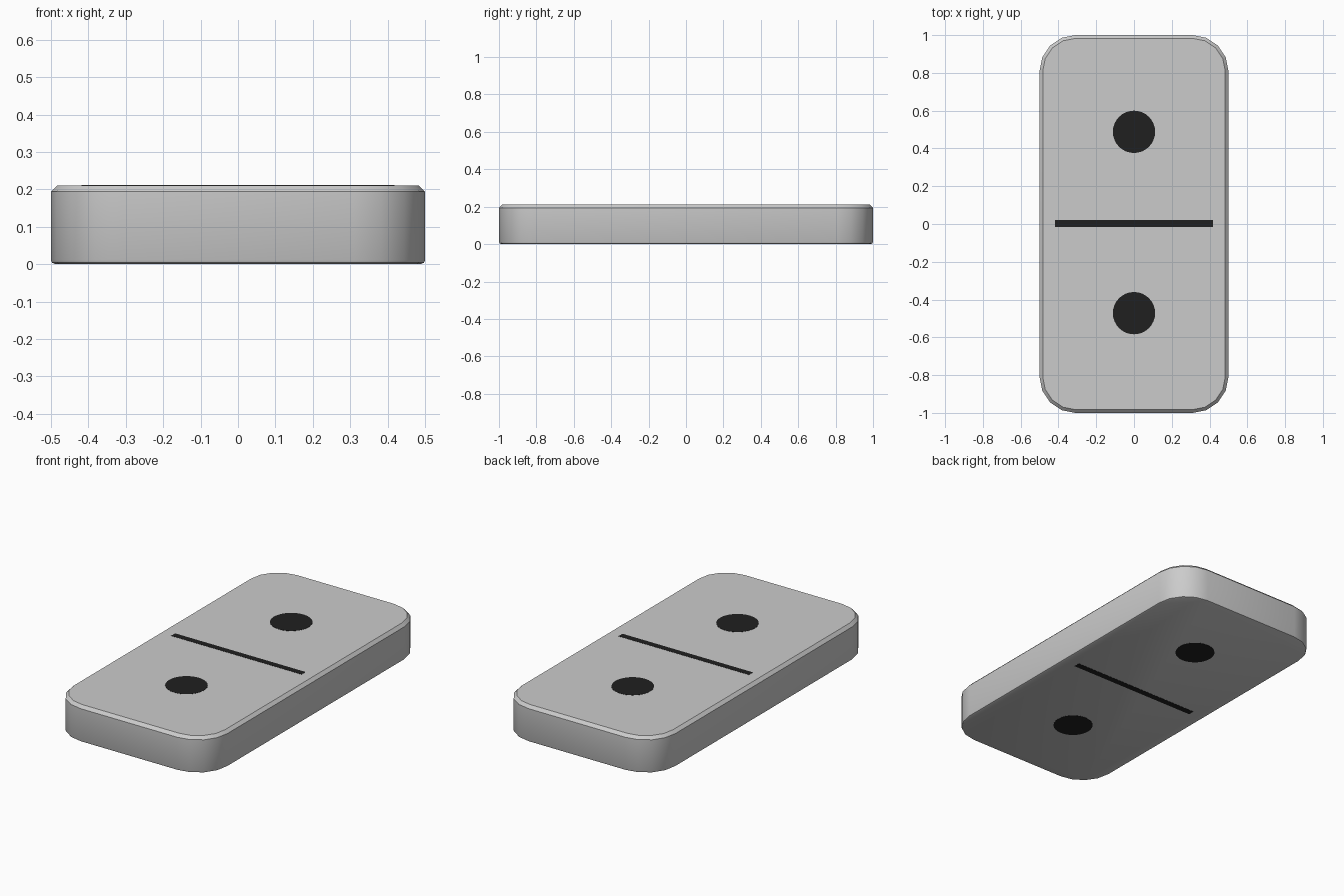
import bpy, bmesh
from math import sin, cos, pi, radians

if "Cube" in bpy.data.objects:
    bpy.data.objects.remove(bpy.data.objects["Cube"])


def rounded_outline(hx, hy, r, steps):
    """Counter-clockwise rectangle outline with round corners."""
    pts = []
    for q, (sx, sy) in enumerate([(1, 1), (-1, 1), (-1, -1), (1, -1)]):
        for i in range(steps + 1):
            a = (q + i / steps) * pi / 2
            pts.append((sx * (hx - r) + r * cos(a), sy * (hy - r) + r * sin(a)))
    return pts


def loft(name, rings, loc=(0, 0, 0), mat=None):
    """Solid skinned through rings of equal point count, bottom to top."""
    bm = bmesh.new()
    loops = [[bm.verts.new((x, y, z)) for x, y in pts] for pts, z in rings]
    n = len(loops[0])
    for a, b in zip(loops, loops[1:]):
        for i in range(n):
            j = (i + 1) % n
            bm.faces.new((a[i], a[j], b[j], b[i]))
    bm.faces.new(loops[0][::-1])
    bm.faces.new(loops[-1])
    mesh = bpy.data.meshes.new(name)
    bm.to_mesh(mesh)
    bm.free()
    ob = bpy.data.objects.new(name, mesh)
    ob.location = loc
    bpy.context.collection.objects.link(ob)
    if mat:
        mesh.materials.append(mat)
    bpy.ops.object.select_all(action='DESELECT')
    ob.select_set(True)
    bpy.context.view_layer.objects.active = ob
    bpy.ops.object.shade_smooth_by_angle(angle=radians(31))
    return ob


black = bpy.data.materials.new("black")
black.diffuse_color = (0.014, 0.014, 0.014, 1)
black.use_nodes = True
black.node_tree.nodes["Principled BSDF"].inputs["Base Color"].default_value = black.diffuse_color

# Tile body: softened bottom edge, straight wall, crisp top chamfer
TOP = 0.211
profile = [(0.01, 0.001), (0.003, 0.004), (0, 0.011), (0, 0.194), (0.017, TOP)]
loft("tile_body", [(rounded_outline(0.5 - d, 1 - d, 0.19 - d, 4), z) for d, z in profile])


# Inlaid pips and divider bars, nearly flush with each face
def pip(name, y, r, z0, z1):
    circle = [(r * cos(i * pi / 16), r * sin(i * pi / 16)) for i in range(32)]
    loft(name, [(circle, z0), (circle, z1)], (0, y, 0), black)


def bar(name, hx, hy, y, z0, z1):
    rect = [(hx, hy), (-hx, hy), (-hx, -hy), (hx, -hy)]
    loft(name, [(rect, z0), (rect, z1)], (0, y, 0), black)


for side, ys, r, half, by, z0, z1 in [
        ("top", (0.488, -0.472), 0.112, 0.418, 0.003, TOP - 0.006, TOP + 0.001),
        ("bottom", (0.52, -0.52), 0.107, 0.41, 0.0, 0.0, 0.007)]:
    pip(side + "_back_pip", ys[0], r, z0, z1)
    pip(side + "_front_pip", ys[1], r, z0, z1)
    bar(side + "_divider", half, 0.018, by, z0, z1)
